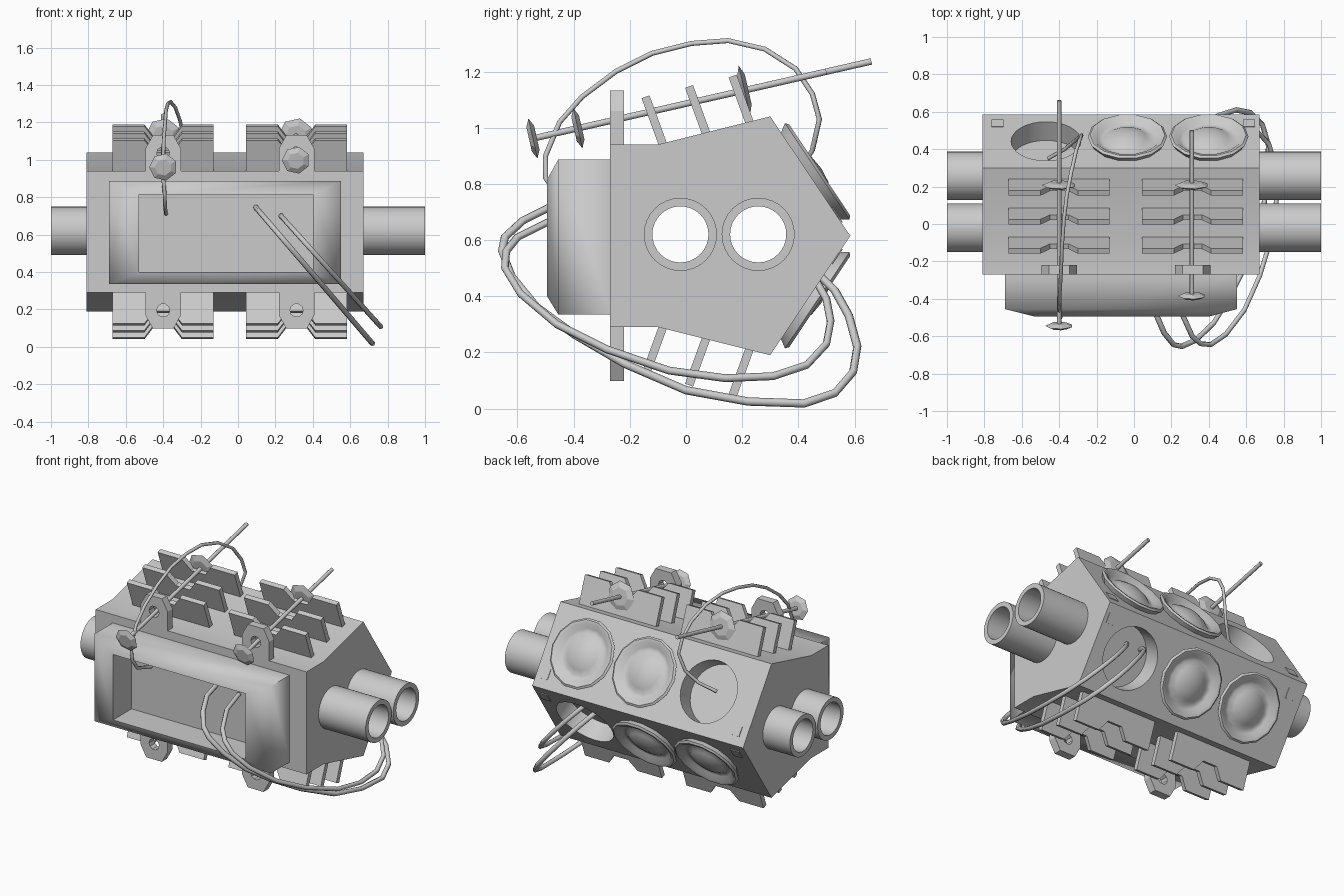
import bpy, bmesh, math
from mathutils import Vector, Matrix

if "Cube" in bpy.data.objects:
    bpy.data.objects.remove(bpy.data.objects["Cube"])

MID = 0.615  # height of the horizontal symmetry plane


def flip(p, s):
    return Vector((p[0], p[1], MID + s * (p[2] - MID)))


def finish(name, bm, smooth=None):
    bmesh.ops.remove_doubles(bm, verts=bm.verts, dist=1e-5)
    bmesh.ops.recalc_face_normals(bm, faces=bm.faces)
    me = bpy.data.meshes.new(name)
    bm.to_mesh(me)
    bm.free()
    ob = bpy.data.objects.new(name, me)
    bpy.context.collection.objects.link(ob)
    if smooth:
        shade(ob, smooth)
    return ob


def shade(ob, angle):
    bpy.ops.object.select_all(action='DESELECT')
    ob.select_set(True)
    bpy.context.view_layer.objects.active = ob
    bpy.ops.object.shade_smooth_by_angle(angle=math.radians(angle))


def loft(name, rings, cap=True, closed=False, smooth=None):
    bm = bmesh.new()
    vs = [[bm.verts.new(p) for p in r] for r in rings]
    n = len(vs[0])
    pairs = list(zip(vs, vs[1:])) + ([(vs[-1], vs[0])] if closed else [])
    for a, b in pairs:
        for i in range(n):
            j = (i + 1) % n
            bm.faces.new((a[i], a[j], b[j], b[i]))
    if cap:
        bm.faces.new(vs[0])
        bm.faces.new(vs[-1])
    return finish(name, bm, smooth)


def prism(name, pts, vec):
    return loft(name, [pts, [Vector(p) + Vector(vec) for p in pts]])


def lathe(name, origin, axis, profile, n, closed=False, smooth=None):
    """Spin (radius, height) points around an axis."""
    m = Matrix.Translation(origin) @ Vector(axis).to_track_quat('Z', 'Y').to_matrix().to_4x4()
    rings = [[m @ Vector((r * math.cos(2 * math.pi * i / n), r * math.sin(2 * math.pi * i / n), h))
              for i in range(n)] for r, h in profile]
    return loft(name, rings, not closed, closed, smooth)


def cut(ob, origin, axis, r, h0, h1, n=32):
    c = lathe("cutter", origin, axis, [(r, h0), (r, h1)], n)
    c.hide_render = True
    mod = ob.modifiers.new("cut", 'BOOLEAN')
    mod.operation, mod.object, mod.solver = 'DIFFERENCE', c, 'EXACT'
    bpy.context.view_layer.objects.active = ob
    bpy.ops.object.modifier_apply(modifier=mod.name)
    bpy.data.objects.remove(c)


# Main body: side profile extruded along x
profile = [(-.27, .94), (-.10, .94), (.30, 1.04), (.585, .615),
           (.30, .19), (-.10, .29), (-.27, .29)]
body = prism("main_body", [(-.81, y, z) for y, z in profile], (1.48, 0, 0))

# Side tubes, with bores running right through the body
for y in (-.02, .257):
    cut(body, (0, y, .62), (1, 0, 0), .10, -1.2, 1.2)
    for side, a, b in (("left", -1, -.80), ("right", .66, 1)):
        lathe(side + "_tube", (0, y, .62), (1, 0, 0),
              [(.13, a), (.13, b), (.10, b), (.10, a)], 32, closed=True, smooth=30)

# Rear sockets: two domed lenses and one open socket on each slope
for s, empty in ((1, 0), (-1, 2)):
    n = Vector((0, .831, s * .557))
    for i, x in enumerate((-.47, -.035, .40)):
        c = flip((x, .4425, .8275), s)
        if i == empty:
            cut(body, c, n, .187, -.12, .1)
        else:
            lathe("lens", c, n, [(.185, -.01), (.20, .012), (.212, .03), (.20, .04), (.182, .037),
                                 (.155, .012), (.13, .008), (.10, .026), (.055, .042), (0, .048)],
                  14, smooth=50)
    # Small square plates at the slope corners
    for x in (-.73, .615):
        c = flip((x, .537, .688), s)
        t = Vector((0, .557, -s * .831))
        u = Vector((1, 0, 0))
        prism("corner_plate", [c + a * .032 * u + b * .032 * t
                               for a, b in ((-1, -1), (1, -1), (1, 1), (-1, 1))], n * .004)
shade(body, 25)


# Front housing with chamfered rim and deep recess
def rect(x0, x1, z0, z1, y):
    return [(x0, y, z0), (x1, y, z0), (x1, y, z1), (x0, y, z1)]


outer = (-.69, .55, .335, .887)
inner = (-.53, .40, .40, .815)
loft("front_housing", [rect(*outer, -.265), rect(*outer, -.455),
                       rect(*inner, -.495), rect(*inner, -.31)], smooth=82)

# Cooling fins and lugs, mirrored top and bottom
a = math.radians(20)
up, along = Vector((0, -math.sin(a), math.cos(a))), Vector((0, math.cos(a), math.sin(a)))
fin = [(-.27, -.03), (.27, -.03), (.27, .17), (.10, .17),
       (.05, .10), (-.05, .10), (-.10, .17), (-.27, .17)]
lug = [(-.095, .90), (.095, .90), (.095, 1.06), (.055, 1.132), (-.055, 1.132), (-.095, 1.06)]
for s in (1, -1):
    for x in (-.40, .313):
        for i in range(3):
            base = Vector((x, -.10 + .155 * i, .945 + .037 * i))
            pts = [flip(base + Vector((px, 0, 0)) + h * up, s) for px, h in fin]
            prism("cooling_fin", pts, (0, along.y * .03, s * along.z * .03))
        plate = prism("mounting_lug", [flip((x + px, -.27, z), s) for px, z in lug], (0, .05, 0))
        cut(plate, flip((x, -.245, 1.035), s), (0, 1, 0), .035, -.1, .1, 10)

# Plunger rods with faceted discs
d = Vector((0, .975, .222))
disc = [(0, -.014), (.6, -.014), (1, 0), (.6, .014), (0, .014)]
for x, y0, y1 in ((-.40, -.55, .66), (.31, -.39, .50)):
    def at(y):
        return Vector((x, y, 1.09 + (y - .02) * .2275))
    lathe("plunger_rod", at(y0), d, [(.012, 0), (.012, (y1 - y0) / d.y)], 10, smooth=40)
    for name, y, r in (("rod_head", y0 + .005, .075), ("rod_stop", .208, .093)):
        lathe(name, at(y), d, [(k * r, h) for k, h in disc], 7)


# Loose cables
def cable(name, pts, r=.012):
    cu = bpy.data.curves.new(name, 'CURVE')
    cu.dimensions = '3D'
    cu.bevel_depth, cu.bevel_resolution, cu.use_fill_caps = r, 1, True
    sp = cu.splines.new('POLY')
    sp.points.add(len(pts) - 1)
    for p, q in zip(sp.points, pts):
        p.co = (*q, 1)
    ob = bpy.data.objects.new(name, cu)
    bpy.context.collection.objects.link(ob)


cable("upper_cable", [(-.385, -.32, .71), (-.39, -.45, .75), (-.392, -.50, .82), (-.40, -.50, .90),
                      (-.40, -.45, 1.02), (-.397, -.37, 1.11), (-.39, -.25, 1.20), (-.385, -.12, 1.265),
                      (-.375, .02, 1.30), (-.36, .15, 1.31), (-.335, .28, 1.28), (-.31, .39, 1.21),
                      (-.29, .45, 1.12), (-.28, .475, 1.03), (-.31, .45, .92), (-.37, .40, .84),
                      (-.46, .35, .79)], .01)
loop_a = [(-.32, .745), (-.48, .72), (-.58, .67), (-.645, .61), (-.655, .56), (-.62, .47), (-.53, .36),
          (-.40, .265), (-.22, .16), (0, .065), (.22, .025), (.42, .018), (.53, .055), (.595, .13),
          (.61, .22), (.58, .33), (.53, .42), (.46, .49), (.39, .53)]
loop_b = [(-.32, .70), (-.48, .67), (-.60, .61), (-.64, .56), (-.645, .50), (-.59, .41), (-.46, .30),
          (-.28, .21), (-.06, .135), (.14, .108), (.31, .115), (.43, .155), (.50, .23),
          (.515, .31), (.50, .39), (.46, .46), (.39, .53)]
cable("lower_cable_a", [(.10 + .857 * (.74 - z), y, z) for y, z in loop_a], .015)
cable("lower_cable_b", [(.23 + .90 * (.70 - z), y, z) for y, z in loop_b], .014)
